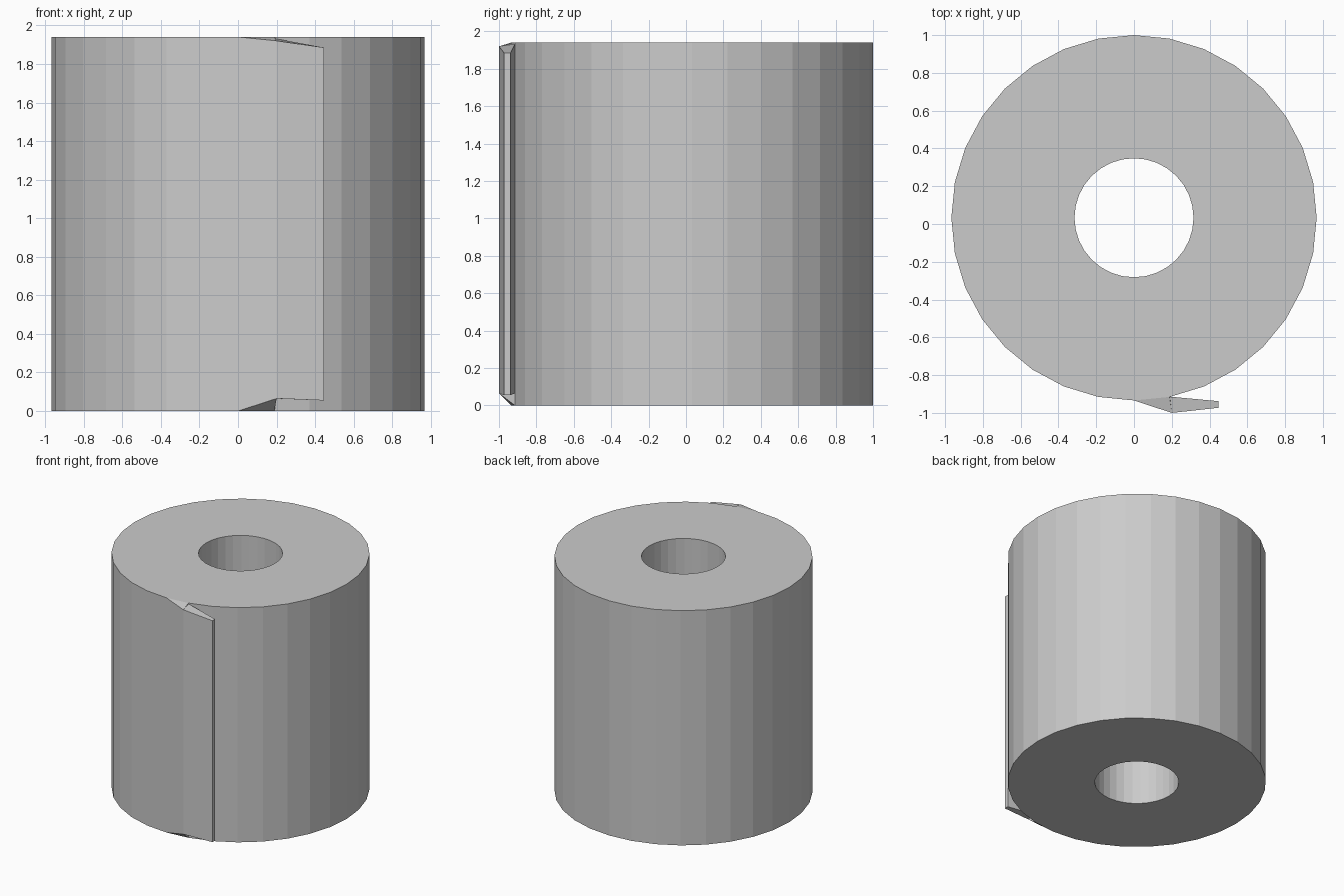
import bpy, bmesh
from math import sin, cos, pi

if "Cube" in bpy.data.objects:
    bpy.data.objects.remove(bpy.data.objects["Cube"])

SIDES, HEIGHT, CENTRE_Y = 32, 1.94, 0.033
bm = bmesh.new()


def ring(radius, z):
    # index 0 is the front-most corner, going counter-clockwise
    return [bm.verts.new((radius * sin(2 * pi * i / SIDES),
                          CENTRE_Y - radius * cos(2 * pi * i / SIDES), z))
            for i in range(SIDES)]


# Hollow roll: outer and inner rings at both ends
out0, out1 = ring(0.967, 0), ring(0.967, HEIGHT)
in0, in1 = ring(0.315, 0), ring(0.315, HEIGHT)
for i in range(SIDES):
    j = (i + 1) % SIDES
    if i != 0:  # the first front panel is replaced by the loose flap
        bm.faces.new((out0[i], out0[j], out1[j], out1[i]))
    bm.faces.new((in0[j], in0[i], in1[i], in1[j]))
    bm.faces.new((out1[i], out1[j], in1[j], in1[i]))
    bm.faces.new((out0[j], out0[i], in0[i], in0[j]))


# Loose flap lifting off the front
def post(x, y, z0, z1):
    return bm.verts.new((x, y, z0)), bm.verts.new((x, y, z1))


start, root = (out0[0], out1[0]), (out0[1], out1[1])
bend_out = post(0.20, -1.0, 0.065, 1.92)
bend_in = post(0.19, -0.914, 0.065, 1.932)
tip_out = post(0.447, -0.973, 0.055, 1.885)
tip_in = post(0.447, -0.938, 0.055, 1.885)
for a, b in ((start, bend_out), (bend_out, tip_out),
             (tip_out, tip_in), (tip_in, bend_in)):
    bm.faces.new((a[0], b[0], b[1], a[1]))
for k in (0, 1):  # bottom and top edges of the flap
    bm.faces.new((start[k], root[k], bend_out[k]))
    bm.faces.new((root[k], bend_in[k], bend_out[k]))
    bm.faces.new((bend_out[k], bend_in[k], tip_in[k], tip_out[k]))
bmesh.ops.recalc_face_normals(bm, faces=bm.faces)

mesh = bpy.data.meshes.new("paper_roll")
bm.to_mesh(mesh)
bm.free()
bpy.context.collection.objects.link(bpy.data.objects.new("paper_roll", mesh))
